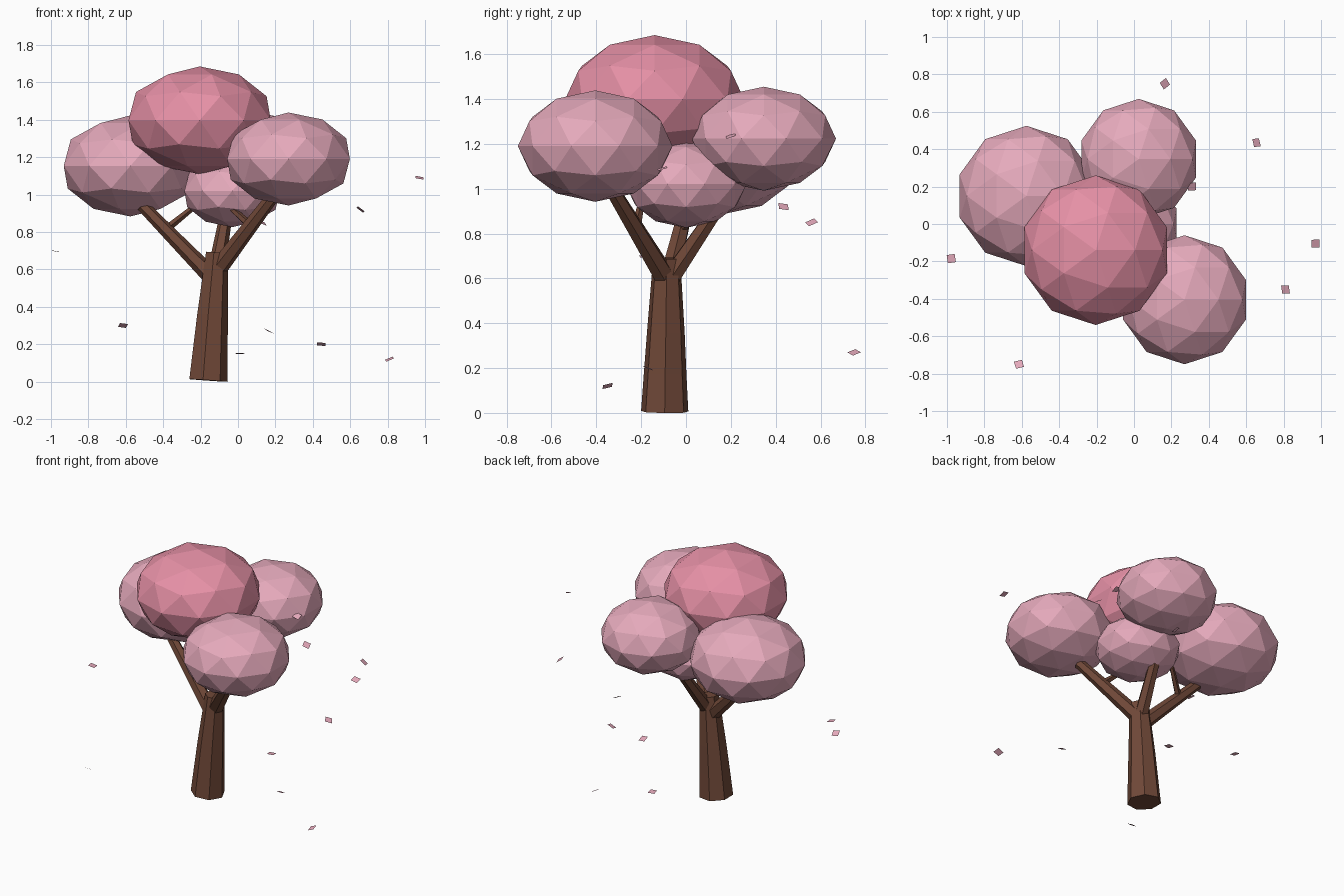
import bpy, bmesh, math
from mathutils import Vector, Matrix

cube = bpy.data.objects.get("Cube")
if cube:
    bpy.data.objects.remove(cube, do_unlink=True)


def material(name, rgb):
    m = bpy.data.materials.new(name)
    m.use_nodes = True
    m.diffuse_color = (*rgb, 1)
    bsdf = next(n for n in m.node_tree.nodes if n.type == 'BSDF_PRINCIPLED')
    bsdf.inputs["Base Color"].default_value = (*rgb, 1)
    bsdf.inputs["Roughness"].default_value = 0.9
    return m


bark = material("bark brown", (0.163, 0.066, 0.04))
pale = material("pale pink", (0.787, 0.40, 0.50))
deep = material("deep pink", (0.787, 0.279, 0.38))


def finish(name, bm, mat):
    mesh = bpy.data.meshes.new(name)
    bmesh.ops.recalc_face_normals(bm, faces=bm.faces)
    bm.to_mesh(mesh)
    bm.free()
    mesh.materials.append(mat)
    obj = bpy.data.objects.new(name, mesh)
    bpy.context.collection.objects.link(obj)
    return obj


def limb(name, points, radii, sides):
    """Tapered, capped prism whose rings stand square to its axis."""
    pts = [Vector(p) for p in points]
    turn = Vector((0, 0, 1)).rotation_difference(pts[-1] - pts[0])
    bm = bmesh.new()
    rings = []
    for p, r in zip(pts, radii):
        ring = []
        for i in range(sides):
            a = math.tau * i / sides
            ring.append(bm.verts.new(p + turn @ Vector((r * math.cos(a), r * math.sin(a), 0))))
        rings.append(ring)
    for low, high in zip(rings, rings[1:]):
        for i in range(sides):
            j = (i + 1) % sides
            bm.faces.new((low[i], low[j], high[j], high[i]))
    bm.faces.new(rings[0])
    bm.faces.new(rings[-1])
    return finish(name, bm, bark)


# Leaning trunk, branches and twigs
limb("trunk", [(-0.163, -0.095, 0.0065), (-0.152, -0.093, 0.18), (-0.14, -0.09, 0.36),
               (-0.115, -0.086, 0.69)], (0.108, 0.097, 0.086, 0.062), 7)
limb("left_branch", [(-0.14, -0.085, 0.56), (-0.52, 0.01, 0.95)], (0.048, 0.032), 6)
limb("front_branch", [(-0.11, -0.09, 0.6), (0.18, -0.32, 0.98)], (0.05, 0.034), 6)
limb("back_branch", [(-0.115, -0.07, 0.6), (-0.055, 0.16, 0.94)], (0.046, 0.032), 6)
limb("left_twig", [(-0.39, -0.03, 0.81), (-0.24, 0.08, 0.93)], (0.022, 0.015), 5)
limb("front_twig", [(0.06, -0.22, 0.84), (-0.04, -0.2, 0.93)], (0.022, 0.015), 5)


# Flattened faceted foliage clumps
def clump(name, centre, radius, mat):
    bm = bmesh.new()
    bmesh.ops.create_icosphere(bm, subdivisions=2, radius=radius)
    bmesh.ops.scale(bm, vec=(1, 1, 0.72), verts=bm.verts)
    finish(name, bm, mat).location = centre


clump("top_foliage", (-0.205, -0.14, 1.397), 0.4, deep)
clump("left_foliage", (-0.575, 0.15, 1.153), 0.375, pale)
clump("front_foliage", (0.27, -0.405, 1.19), 0.345, pale)
clump("back_foliage", (0.025, 0.347, 1.223), 0.322, pale)
clump("middle_foliage", (-0.03, 0, 1.02), 0.27, pale)

# Falling petals: position, slope along x, slope along y, spin
PETALS = [
    ((0.97, -0.105, 1.09), -0.2, 0.3, 0), ((0.655, 0.435, 0.92), -0.7, -0.3, 10),
    ((-0.977, -0.185, 0.697), -0.2, -0.05, 8), ((-0.615, -0.75, 0.3), 0, -0.55, 15),
    ((0.165, 0.75, 0.27), -0.5, 0.1, 35), ((0.01, 0.35, 0.15), 0, -0.1, 10),
    ((0.445, -0.17, 0.2), -0.1, -0.4, 0), ((0.81, -0.35, 0.12), 0.4, 0.3, 5),
    ((0.13, 0.56, 0.85), -0.6, 0.3, 20), ((0.31, 0.2, 1.235), -0.3, 0.4, 0),
]
for n, (spot, sx, sy, spin) in enumerate(PETALS, 1):
    bm = bmesh.new()
    bmesh.ops.create_grid(bm, x_segments=1, y_segments=1, size=0.022)
    tilt = Vector((0, 0, 1)).rotation_difference(Vector((-sx, -sy, 1))).to_matrix()
    bmesh.ops.rotate(bm, verts=bm.verts, matrix=tilt @ Matrix.Rotation(math.radians(spin), 3, 'Z'))
    finish(f"petal_{n}", bm, pale).location = spot
